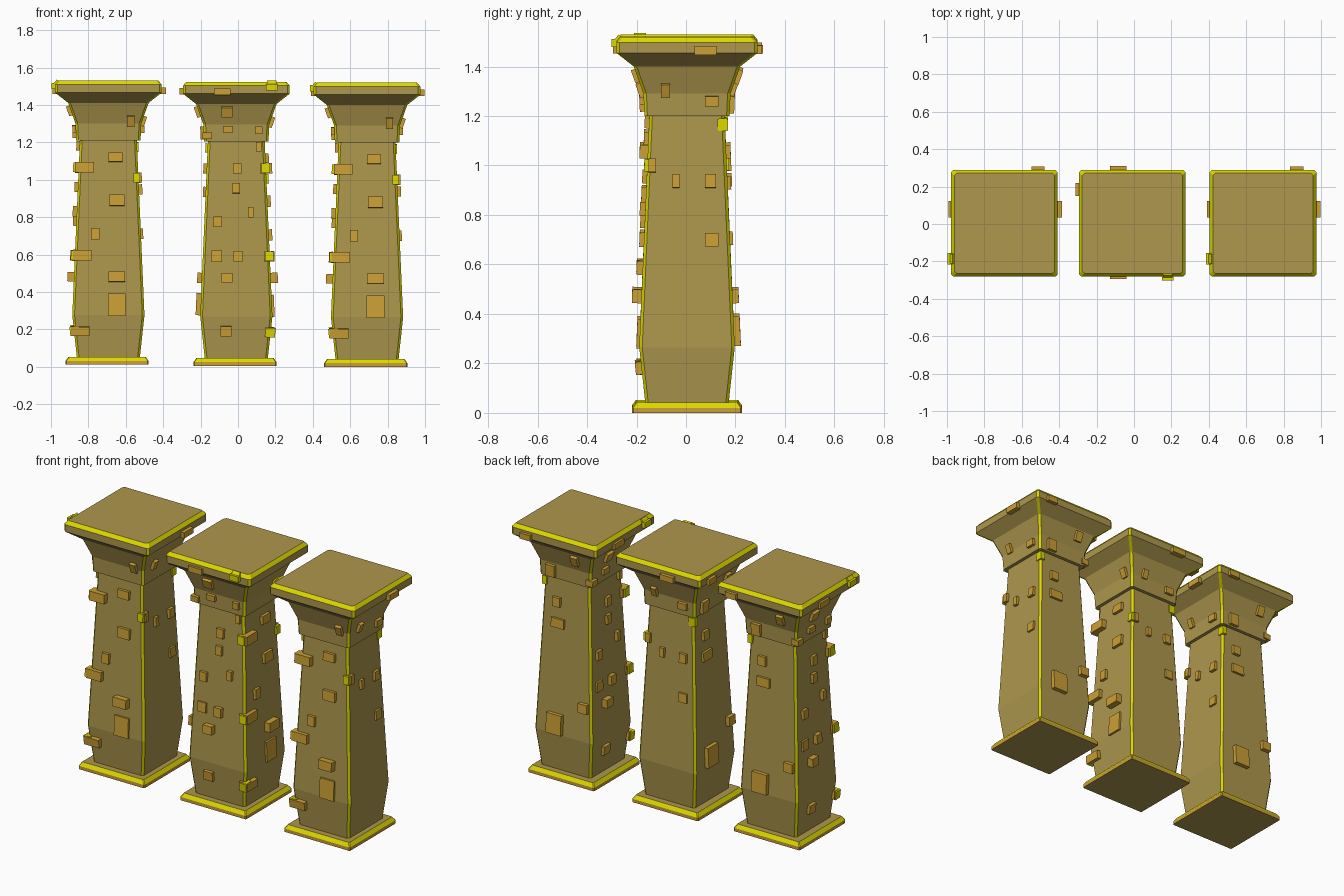
import bpy, bmesh
from math import atan2, pi
from mathutils import Matrix

if "Cube" in bpy.data.objects:
    bpy.data.objects.remove(bpy.data.objects["Cube"])


def material(name, rgb):
    m = bpy.data.materials.new(name)
    m.diffuse_color = (*rgb, 1)
    m.use_nodes = True
    m.node_tree.nodes["Principled BSDF"].inputs["Base Color"].default_value = m.diffuse_color
    return m


MATS = [material("stone", (0.42, 0.31, 0.075)),
        material("brick", (0.60, 0.35, 0.035)),
        material("edge_trim", (0.72, 0.69, 0.0))]
STONE, BRICK, TRIM = 0, 1, 2


def finish(bm, name):
    bmesh.ops.recalc_face_normals(bm, faces=bm.faces)
    me = bpy.data.meshes.new(name)
    bm.to_mesh(me)
    bm.free()
    for m in MATS:
        me.materials.append(m)
    return me


# Stack of chamfered squares: (half width, z, chamfer, side colour, corner colour)
def loft(name, rings):
    bm = bmesh.new()
    prev = None
    for h, z, c, side, corner in rings:
        k = h - c
        pts = [(-k, -h), (k, -h), (h, -k), (h, k), (k, h), (-k, h), (-h, k), (-h, -k)]
        ring = [bm.verts.new((x, y, z)) for x, y in pts]
        if prev:
            for i in range(8):
                j = (i + 1) % 8
                f = bm.faces.new((prev[i], prev[j], ring[j], ring[i]))
                f.material_index = corner if i % 2 else side
        else:
            bm.faces.new(ring[::-1])
        prev = ring
    bm.faces.new(prev)
    return finish(bm, name)


SHAFT = [(.168, .035), (.193, .265), (.152, 1.20), (.172, 1.2001), (.176, 1.29),
         (.215, 1.40), (.285, 1.455), (.285, 1.498), (.268, 1.519)]
shaft = loft("pillar_shaft", [
    (h, z, .012, TRIM if i == 8 else STONE, STONE if i == 3 else TRIM)
    for i, (h, z) in enumerate(SHAFT)])
plinth = loft("pillar_plinth", [
    (.222, 0, .005, BRICK, BRICK), (.222, .02, .005, BRICK, BRICK),
    (.207, .042, .005, TRIM, TRIM)])


# Half width and slope of the shaft at a height
def surface(z):
    for (h0, z0), (h1, z1) in zip(SHAFT, SHAFT[1:]):
        if z0 <= z <= z1:
            s = (h1 - h0) / (z1 - z0)
            return h0 + s * (z - z0), s
    return SHAFT[-1][0], 0


# Raised brick on one side; side counts counterclockwise from the front
def brick(bm, side, u, z, w, h, out=.018, mat=BRICK, deep=.03):
    half, slope = surface(z)
    d = out + deep
    m = (Matrix.Rotation(side * pi / 2, 4, 'Z') @ Matrix.Translation((u, -half, z))
         @ Matrix.Rotation(atan2(slope, 1), 4, 'X')
         @ Matrix.Translation((0, -out + d / 2, 0)) @ Matrix.Diagonal((w, d, h, 1)))
    verts = bmesh.ops.create_cube(bm, size=1, matrix=m)["verts"]
    for f in {f for v in verts for f in v.link_faces}:
        f.material_index = mat


FRONT = [(.037, 1.11, .075, .05), (.045, .88, .08, .06), (-.07, .70, .045, .06),
         (.045, .47, .09, .055, .038), (.045, .32, .095, .12, .012),
         (.12, 1.305, .04, .06), (-.128, 1.055, .1, .055, .033),
         (-.14, .585, .1, .055, .025), (-.15, .18, .1, .05, .025)]
RIGHT = [(.075, 1.465, .09, .035, .022), (-.087, 1.305, .035, .055), (.1, 1.26, .055, .04),
         (-.045, .937, .028, .055), (.095, .937, .045, .055), (.1, .70, .053, .055, .012),
         (-.14, 1.0, .03, .055)]
BACK = [(-.18, 1.468, .07, .035), (.09, 1.36, .045, .06), (-.09, 1.245, .06, .07),
        (-.06, 1.055, .05, .055), (-.05, .93, .085, .055, .014),
        (.14, .47, .06, .055, .025), (-.05, .33, .1, .12, .025)]
LEFT = [(-.075, 1.465, .09, .035, .014), (-.05, 1.36, .06, .055), (-.045, 1.265, .055, .035),
        (.12, 1.26, .04, .04), (.005, 1.055, .045, .055), (.077, .82, .03, .055, .022),
        (-.1, .77, .045, .055), (-.105, .585, .055, .06, .012), (.008, .585, .048, .055, .025),
        (-.05, .47, .06, .05, .035), (-.055, .185, .06, .055), (.12, 1.17, .03, .05),
        (.0, .95, .04, .055), (-.155, 1.23, .05, .035)]
bm = bmesh.new()
for side, rows in enumerate((FRONT, RIGHT, BACK, LEFT)):
    for row in rows:
        brick(bm, side, *row)
# Trim-coloured chips on the corners and on the cap rim
for z, out in ((1.055, .03), (.585, .022), (.18, .022)):
    u = surface(z)[0]
    brick(bm, 3, u - .002, z, .045, .05, out, TRIM)
u = surface(1.0)[0]
brick(bm, 0, u - .008, 1.0, .035, .05, .012, TRIM)
brick(bm, 2, -.145, 1.165, .03, .05, .012, TRIM)
brick(bm, 3, .19, 1.49, .062, .034, .02, TRIM, .04)
brick(bm, 3, .19, 1.508, .05, .026, .01, TRIM, .03)
bricks = finish(bm, "pillar_bricks")

# Three pillars; the middle one is turned a quarter
for tag, x, z, turn in (("left", -.693, .011, 0), ("middle", -.009, .005, pi / 2),
                        ("right", .690, 0, 0)):
    for me, dx in ((shaft, 0), (bricks, 0), (plinth, -.007)):
        ob = bpy.data.objects.new(f"{tag}_{me.name}", me)
        ob.location = (x + dx, .004, z)
        ob.rotation_euler.z = turn
        bpy.context.collection.objects.link(ob)
